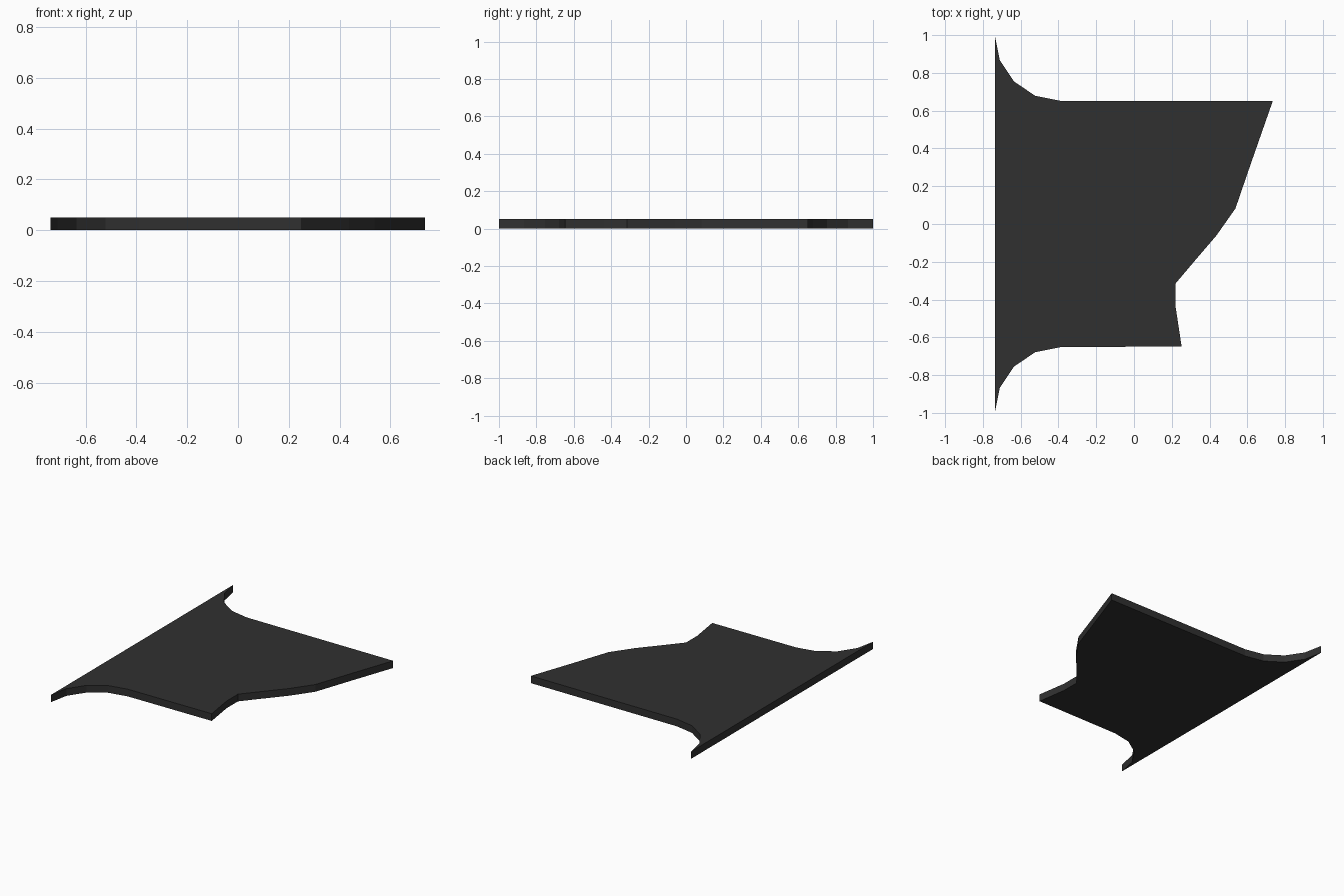
import bpy, bmesh, math

if "Cube" in bpy.data.objects:
    bpy.data.objects.remove(bpy.data.objects["Cube"])

L, R, H = 0.737, 0.348, 0.05   # left edge, fillet radius, thickness

# Concave quarter-round flare at the back edge, from tip to straight side
def flare(sign):
    pts = []
    for i in range(5):
        a = math.radians(22.5 * i)
        pts.append((-L + R - R * math.cos(a), sign * (1 - R * math.sin(a))))
    return pts

# Broken right-hand edge, bottom to top
edge = [(0.252, -0.648), (0.22, -0.437), (0.22, -0.315), (0.33, -0.185),
        (0.437, -0.06), (0.537, 0.082), (0.617, 0.315), (0.735, 0.652)]
edge[-1] = (0.735, 0.652)
outline = flare(-1) + edge + flare(1)[::-1]

# Flat panel extruded upward
bm = bmesh.new()
base = bm.faces.new([bm.verts.new((x, y, 0)) for x, y in outline])
res = bmesh.ops.extrude_face_region(bm, geom=[base], use_keep_orig=True)
top = [v for v in res["geom"] if isinstance(v, bmesh.types.BMVert)]
bmesh.ops.translate(bm, verts=top, vec=(0, 0, H))
bmesh.ops.recalc_face_normals(bm, faces=bm.faces)
mesh = bpy.data.meshes.new("panel")
bm.to_mesh(mesh)
bm.free()

mat = bpy.data.materials.new("dark_grey")
mat.diffuse_color = (0.03, 0.03, 0.03, 1)
mat.use_nodes = True
mat.node_tree.nodes["Principled BSDF"].inputs["Base Color"].default_value = mat.diffuse_color
mesh.materials.append(mat)
panel = bpy.data.objects.new("panel", mesh)
bpy.context.collection.objects.link(panel)
